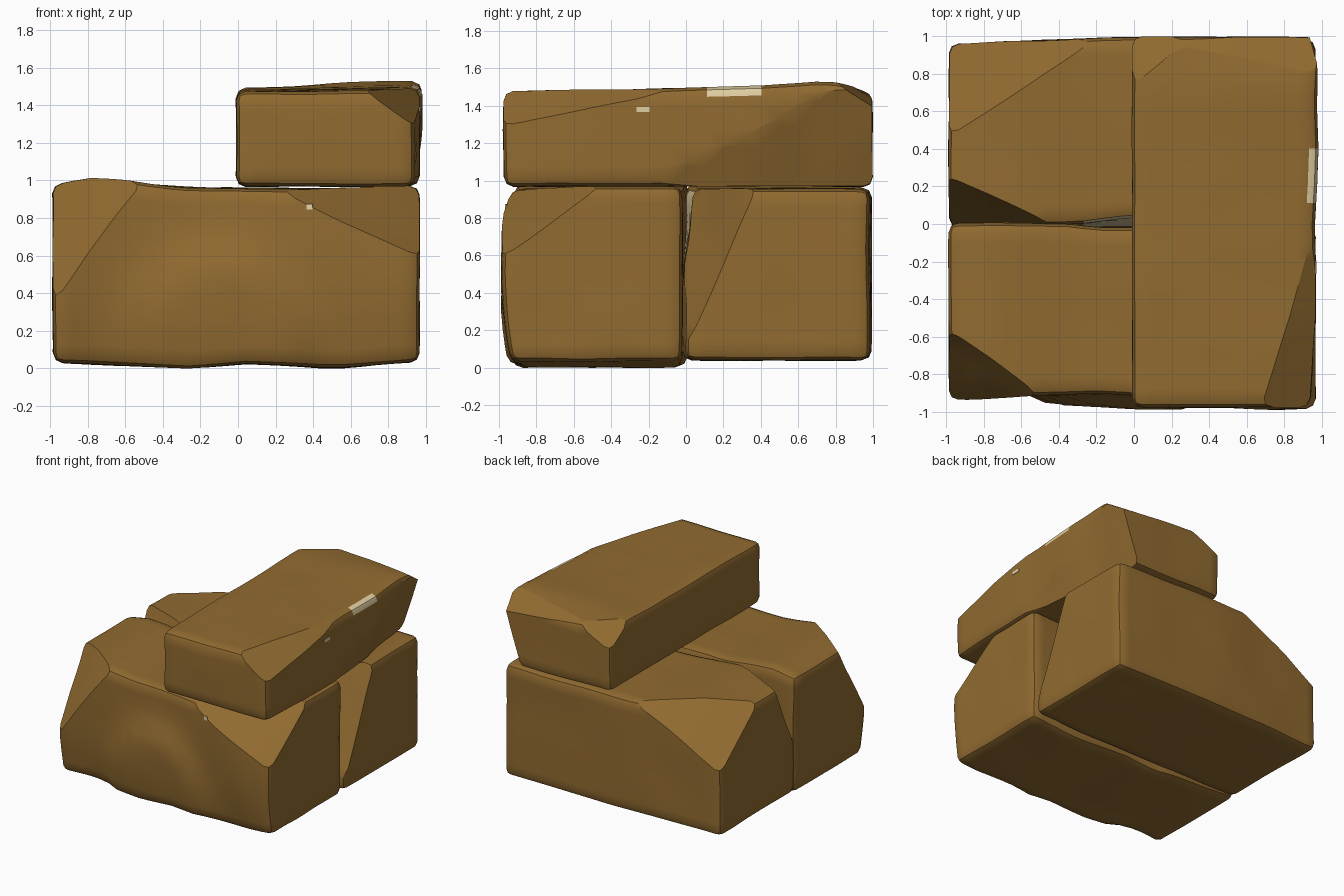
import bpy, bmesh, math
from mathutils import Vector, noise

if "Cube" in bpy.data.objects:
    bpy.data.objects.remove(bpy.data.objects["Cube"])


def material(name, rgb):
    m = bpy.data.materials.new(name)
    m.diffuse_color = (*rgb, 1)
    m.use_nodes = True
    m.node_tree.nodes["Principled BSDF"].inputs["Base Color"].default_value = m.diffuse_color
    return m


BROWN = material("brown stone", (0.285, 0.147, 0.03))
SAND = material("pale sand", (0.75, 0.62, 0.36))


def lerp(points, v):
    """Piecewise linear profile."""
    if v <= points[0][0]:
        return points[0][1]
    for (a, p), (b, q) in zip(points, points[1:]):
        if v <= b:
            return p + (q - p) * (v - a) / (b - a)
    return points[-1][1]


def step(v, a, b):
    t = min(1, max(0, (v - a) / (b - a)))
    return t * t * (3 - 2 * t)


def block(name, lo, hi, chips, warp, pale):
    lo, hi = Vector(lo), Vector(hi)
    bm = bmesh.new()
    bmesh.ops.create_cube(bm, size=1)
    for v in bm.verts:
        v.co = (lo + hi) / 2 + v.co * (hi - lo)
    # worn edges
    bmesh.ops.bevel(bm, geom=bm.edges[:], offset=0.05, segments=2,
                    profile=0.5, affect='EDGES')
    # chipped corners
    for point, normal in chips:
        bmesh.ops.bisect_plane(bm, geom=bm.verts[:] + bm.edges[:] + bm.faces[:],
                               plane_co=point, plane_no=Vector(normal).normalized(),
                               clear_outer=True)
        bmesh.ops.holes_fill(bm, edges=[e for e in bm.edges if e.is_boundary], sides=0)
    # slices that let the faces bend
    for axis in range(3):
        n = round((hi[axis] - lo[axis]) / 0.1)
        no = Vector([float(i == axis) for i in range(3)])
        for i in range(1, n):
            co = lo + (hi - lo) * (i / n)
            bmesh.ops.bisect_plane(bm, geom=bm.verts[:] + bm.edges[:] + bm.faces[:],
                                   plane_co=co, plane_no=no)
    for f in bm.faces:
        f.material_index = int(pale(f.calc_center_median()))
    # uneven surfaces
    for v in bm.verts:
        c = v.co.copy()
        v.co = warp(*c) + 0.007 * noise.noise_vector(c * 3)
    bmesh.ops.recalc_face_normals(bm, faces=bm.faces[:])
    mesh = bpy.data.meshes.new(name)
    bm.to_mesh(mesh)
    bm.free()
    mesh.materials.append(BROWN)
    mesh.materials.append(SAND)
    ob = bpy.data.objects.new(name, mesh)
    bpy.context.collection.objects.link(ob)
    bpy.context.view_layer.objects.active = ob
    ob.select_set(True)
    bpy.ops.object.shade_smooth_by_angle(angle=math.radians(25))
    ob.select_set(False)
    return ob


def speck(name, stone, near, length, height):
    """Thin pale plate lying on the stone's surface."""
    bpy.context.view_layer.update()
    _, co, no, _ = stone.closest_point_on_mesh(near)
    bpy.ops.mesh.primitive_cube_add(size=1, location=co)
    ob = bpy.context.object
    ob.name = name
    ob.rotation_euler = no.to_track_quat('Z', 'Y').to_euler()
    ob.scale = (length, height, 0.008)
    ob.data.materials.append(SAND)
    ob.select_set(False)


# front stone: arched bulge on its front, raised left end, wavy underside
def warp_front(x, y, z):
    t, f = z / 0.96, step(-y, 0.3, 0.98)
    dz = t * lerp([(-0.95, 0.02), (-0.8, 0.05), (-0.6, 0.04), (-0.3, 0), (0.3, -0.01), (0.9, 0.01)], x)
    dz += (1 - t) * lerp([(-0.95, 0.03), (-0.25, 0), (0.05, 0.025), (0.5, 0), (0.95, 0.035)], x)
    dy = lerp([(-0.95, 0.06), (0, 0.015), (0.45, -0.01), (0.95, 0.02)], x)
    dy += 0.05 * ((z - 0.5) / 0.5) ** 2
    e = math.hypot((x + 0.1) / 0.45, (z - 0.1) / 0.52)
    dy += 0.05 * step(e, 0.85, 1.15) * (1 - step(e, 1.3, 2.1))
    # the rear face meets the other stone towards the left
    back = 0.026 * step(y, -0.3, -0.02) * step(-x, 0.15, 0.4)
    return Vector((x, y + f * dy + back, z + dz))


front = block("front_stone", (-0.985, -1.0, 0.0), (0.965, -0.02, 0.96),
              [((0.95, -0.97, 0.6), (0.124, -0.176, 0.24)),
               ((-0.95, -0.63, 0.97), (-0.214, -0.26, 0.16))],
              warp_front, lambda c: False)


# rear stone: bowed back, raised left end, hollow in the joint
def warp_rear(x, y, z):
    t = (z - 0.04) / 0.92
    dz = t * lerp([(-0.95, 0.01), (-0.65, 0.03), (-0.2, 0), (0.95, -0.005)], x)
    dy = step(y, 0.3, 0.98) * lerp([(-0.95, -0.025), (0, 0.01), (0.95, -0.005)], x)
    dy += (1 - step(y, 0, 0.3)) * 0.035 * step(z, 0.5, 0.96) * lerp([(-0.3, 0), (0, 1), (0.3, 1)], x)
    dy -= (1 - step(y, 0, 0.3)) * 0.02 * (1 - step(z, 0.4, 0.75)) * step(-x, -0.8, -0.5)
    return Vector((x, y + dy, z + dz))


block("rear_stone", (-0.985, 0.0, 0.04), (0.965, 0.985, 0.96),
      [((-0.97, 0.97, 0.57), (-0.13, 0.2, 0.25)),
       ((-0.7, 0.12, 0.95), (-0.4, -0.9, 0.4)),
       ((0.97, 0.2, 0.55), (0.4, -0.8, 0.35))],
      warp_rear,
      lambda c: -0.27 < c.x < 0 and c.y < 0.03 and c.z > 0.5)


# top stone: crosses both, rises to the back right, undercut on the right
def warp_top(x, y, z):
    t, r = (z - 0.97) / 0.5, step(x, 0.3, 0.98)
    rise = lerp([(-0.98, 0), (0, 0.02), (0.4, 0.03), (0.75, 0.06), (1, 0.01)], y)
    dx = r * lerp([(-0.98, -0.05), (-0.5, -0.02), (0, -0.02), (0.4, 0), (0.65, -0.015), (0.85, 0)], y)
    return Vector((x + dx, y, z + t * rise * (0.25 + 0.75 * step(x, 0, 0.8))))


top = block("top_stone", (-0.01, -0.975, 0.97), (0.985, 0.995, 1.475),
            [((0.72, -0.97, 1.47), (0.136, -0.038, 0.204)),
             ((0.9, 0.3, 0.97), (0.33, 0.05, -0.11)),
             ((0.6, 0.88, 1.475), (0.1, 0.5, 1.0)),
             ((0.0, 1.0, 1.32), (-0.0375, 0.045, 0.075))],
            warp_top,
            lambda c: 0.11 < c.y < 0.42 and c.x > 0.94 and c.z > 1.43)

# small pale specks
speck("top_speck", top, (0.98, -0.23, 1.38), 0.07, 0.025)
speck("front_speck", front, (0.38, -0.97, 0.86), 0.03, 0.03)
